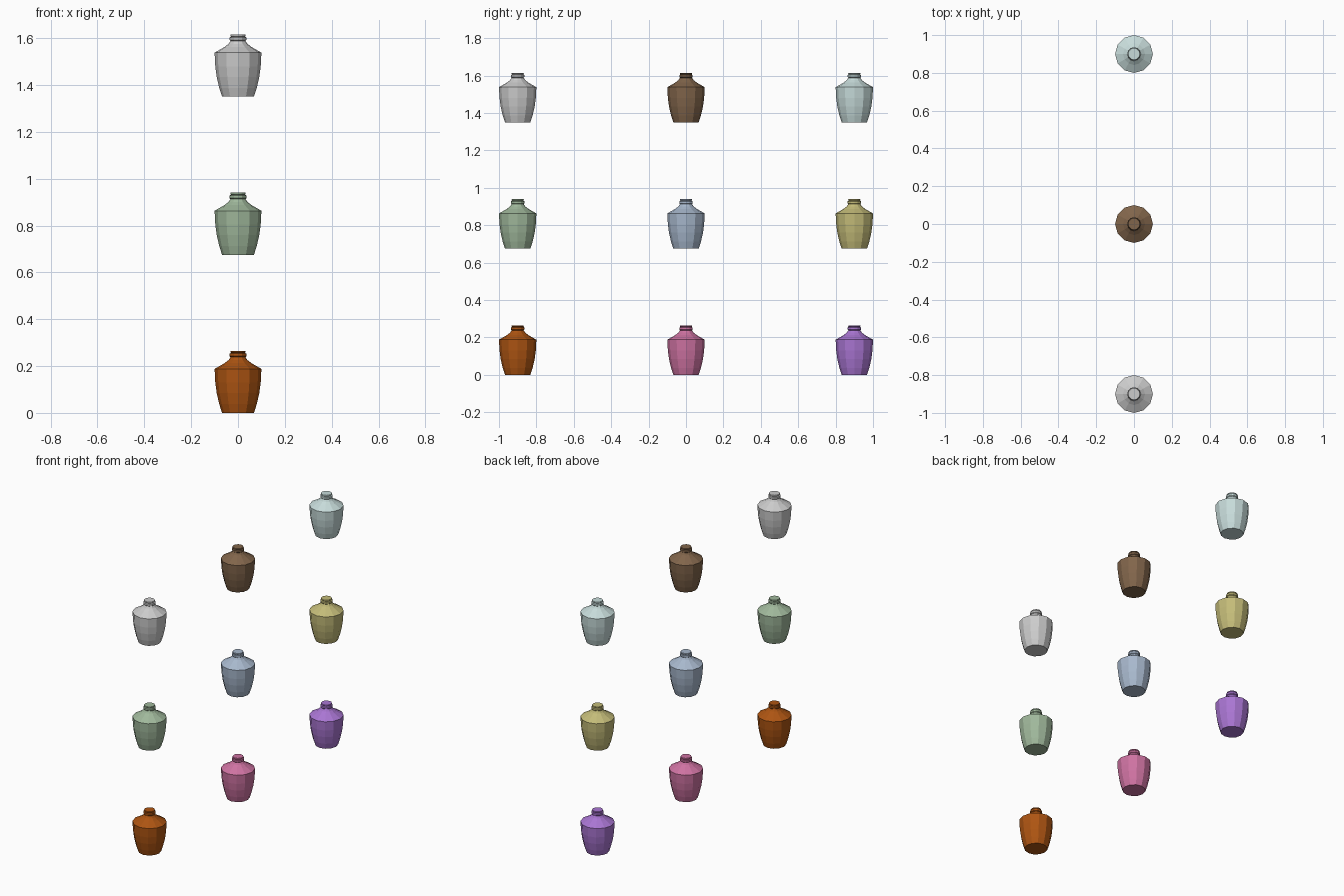
import bpy, bmesh
from math import cos, sin, pi

if "Cube" in bpy.data.objects:
    bpy.data.objects.remove(bpy.data.objects["Cube"])

SIDES = 12
# Vase profile: (radius, height)
PROFILE = [(0.068, 0.0), (0.08, 0.037), (0.091, 0.085), (0.097, 0.13), (0.1, 0.188),
           (0.085, 0.2), (0.06, 0.212), (0.04, 0.225), (0.034, 0.237), (0.037, 0.243),
           (0.037, 0.254), (0.028, 0.256), (0.028, 0.265), (0.022, 0.265)]
PROFILE[5:] = [(0.058, 0.212), (0.04, 0.226), (0.032, 0.238), (0.036, 0.242),
               (0.036, 0.253), (0.03, 0.256), (0.033, 0.260), (0.031, 0.265), (0.021, 0.265)]


def vase(name, y, z, color):
    bm = bmesh.new()
    rings = [[bm.verts.new((r * cos(2 * pi * i / SIDES), r * sin(2 * pi * i / SIDES), h))
              for i in range(SIDES)] for r, h in PROFILE]
    for a, b in zip(rings, rings[1:]):
        for i in range(SIDES):
            j = (i + 1) % SIDES
            bm.faces.new((a[i], a[j], b[j], b[i]))
    # Closed base and lid
    bm.faces.new(rings[0][::-1])
    bm.faces.new(rings[-1])
    mesh = bpy.data.meshes.new(name)
    bm.to_mesh(mesh)
    bm.free()
    mat = bpy.data.materials.new(name + "_glaze")
    mat.diffuse_color = (*color, 1)
    mat.use_nodes = True
    mat.node_tree.nodes["Principled BSDF"].inputs["Base Color"].default_value = mat.diffuse_color
    mesh.materials.append(mat)
    ob = bpy.data.objects.new(name, mesh)
    ob.location = (0, y, z)
    bpy.context.collection.objects.link(ob)


# Three rows of three vases, bottom to top, front to back
COLORS = [
    [("orange", (0.42, 0.09, 0.006)), ("pink", (0.62, 0.17, 0.36)), ("purple", (0.4, 0.18, 0.65))],
    [("green", (0.35, 0.48, 0.33)), ("blue", (0.39, 0.48, 0.61)), ("yellow", (0.55, 0.5, 0.19))],
    [("silver", (0.52, 0.52, 0.52)), ("brown", (0.22, 0.13, 0.07)), ("pale", (0.57, 0.71, 0.7))],
]
for row, items in enumerate(COLORS):
    for col, (name, color) in enumerate(items):
        vase(name + "_vase", (col - 1) * 0.9, row * 0.675, color)
